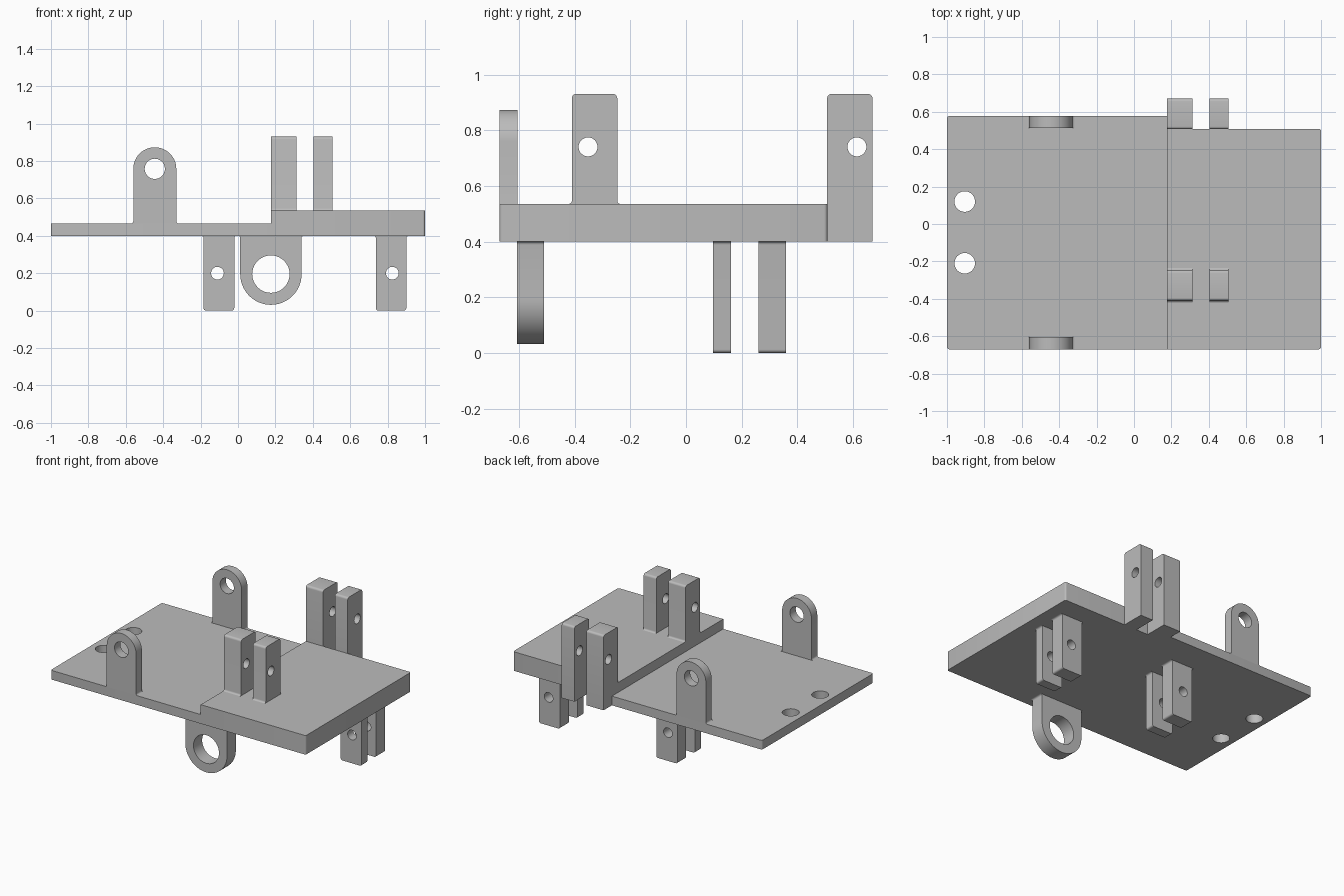
import bpy
import bmesh
from math import sin, cos, radians
from mathutils import Vector

cube = bpy.data.objects.get("Cube")
if cube:
    bpy.data.objects.remove(cube, do_unlink=True)

GREY = (0.5, 0.5, 0.5, 1.0)
mat = bpy.data.materials.new("plain grey")
mat.use_nodes = True
mat.diffuse_color = GREY
mat.node_tree.nodes["Principled BSDF"].inputs["Base Color"].default_value = GREY

# How profile coordinates and depth map to space, by extrusion axis
PLACE = {
    "x": lambda u, v, d: Vector((d, u, v)),
    "y": lambda u, v, d: Vector((u, d, v)),
    "z": lambda u, v, d: Vector((u, v, d)),
}


def arc(cu, cv, r, start, end, steps):
    angles = [radians(start + (end - start) * i / steps) for i in range(steps + 1)]
    return [(cu + r * cos(a), cv + r * sin(a)) for a in angles]


def circle(cu, cv, r):
    return arc(cu, cv, r, 0, 360, 40)[:-1]


def tab(u0, u1, base, tip, r, flare=0.012):
    """Outline of a lug with a rounded tip and small fillets at its base."""
    s = 1 if tip > base else -1
    h = abs(tip - base)
    steps = 20 if r > 0.05 else 5
    pts = arc(u1 - r, h - r, r, 0, 90, steps) + arc(u0 + r, h - r, r, 90, 180, steps)
    if flare:
        pts += arc(u0 - flare, flare, flare, 0, -90, 4)
        pts += arc(u1 + flare, flare, flare, 270, 180, 4)
    else:
        pts += [(u0, 0), (u1, 0)]
    return [(u, base + s * v) for u, v in pts]


def extrude(name, axis, d0, d1, outline, holes=()):
    """Fill an outline with holes and extrude it from d0 to d1."""
    bm = bmesh.new()
    edges = []
    for loop in [outline, *holes]:
        verts = [bm.verts.new(PLACE[axis](u, v, d0)) for u, v in loop]
        edges += [bm.edges.new((a, b)) for a, b in zip(verts, verts[1:] + verts[:1])]
    bmesh.ops.remove_doubles(bm, verts=bm.verts[:], dist=0.0001)
    bmesh.ops.triangle_fill(bm, edges=bm.edges[:], use_beauty=True)
    new = bmesh.ops.extrude_face_region(bm, geom=bm.faces[:], use_keep_orig=True)
    moved = [g for g in new["geom"] if isinstance(g, bmesh.types.BMVert)]
    bmesh.ops.translate(bm, verts=moved, vec=PLACE[axis](0, 0, d1 - d0))
    bmesh.ops.recalc_face_normals(bm, faces=bm.faces[:])
    mesh = bpy.data.meshes.new(name)
    bm.to_mesh(mesh)
    bm.free()
    mesh.materials.append(mat)
    obj = bpy.data.objects.new(name, mesh)
    bpy.context.collection.objects.link(obj)
    bpy.ops.object.select_all(action="DESELECT")
    obj.select_set(True)
    bpy.context.view_layer.objects.active = obj
    bpy.ops.object.shade_smooth_by_angle(angle=radians(35))


# Base plate: thin half and thick half, outer corners slightly rounded
STEP, UNDER, THIN, THICK = 0.177, 0.4, 0.465, 0.535
FRONT, C = -0.67, 0.012
thin_back, thick_back = 0.577, 0.508
thin_outline = ([(STEP, FRONT), (STEP, thin_back)]
                + arc(-1 + C, thin_back - C, C, 90, 180, 4)
                + arc(-1 + C, FRONT + C, C, 180, 270, 4))
thick_outline = ([(STEP, thick_back), (STEP, FRONT)]
                 + arc(1 - C, FRONT + C, C, 270, 360, 4)
                 + arc(1 - C, thick_back - C, C, 0, 90, 4))
extrude("thin_plate", "z", UNDER, THIN, thin_outline,
        [circle(-0.905, y, 0.055) for y in (-0.21, 0.12)])
extrude("thick_plate", "z", UNDER, THICK, thick_outline)

# Round-topped ears on the front and back edges of the thin plate
for side, y0, y1 in (("front", FRONT, -0.605), ("back", 0.512, thin_back)):
    extrude(side + "_ear", "y", y0, y1,
            tab(-0.56, -0.33, THIN, 0.873, 0.1149), [circle(-0.445, 0.758, 0.054)])

# Paired upright lugs; the back pair hangs outside the plate edge
for side, x0, x1 in (("right", STEP, 0.312), ("left", 0.405, 0.505)):
    extrude("front_lug_" + side, "x", x0, x1,
            tab(-0.41, -0.247, THICK, 0.93, 0.015), [circle(-0.352, 0.74, 0.034)])
    extrude("back_lug_" + side, "x", x0, x1,
            tab(0.507, 0.67, UNDER, 0.93, 0.015, 0), [circle(0.614, 0.74, 0.034)])

# Large eye hanging under the front
extrude("lower_eye", "y", -0.607, -0.51,
        tab(0.012, 0.34, UNDER, 0.031, 0.1639), [circle(0.176, 0.195, 0.1)])

# Paired lugs hanging under the plate
for side, x0, x1, hole in (("right", -0.184, -0.02, -0.11), ("left", 0.737, 0.9, 0.825)):
    for row, y0, y1 in (("front", 0.097, 0.162), ("back", 0.26, 0.36)):
        extrude(f"lower_lug_{side}_{row}", "y", y0, y1,
                tab(x0, x1, UNDER, 0, 0.013), [circle(hole, 0.2, 0.034)])
